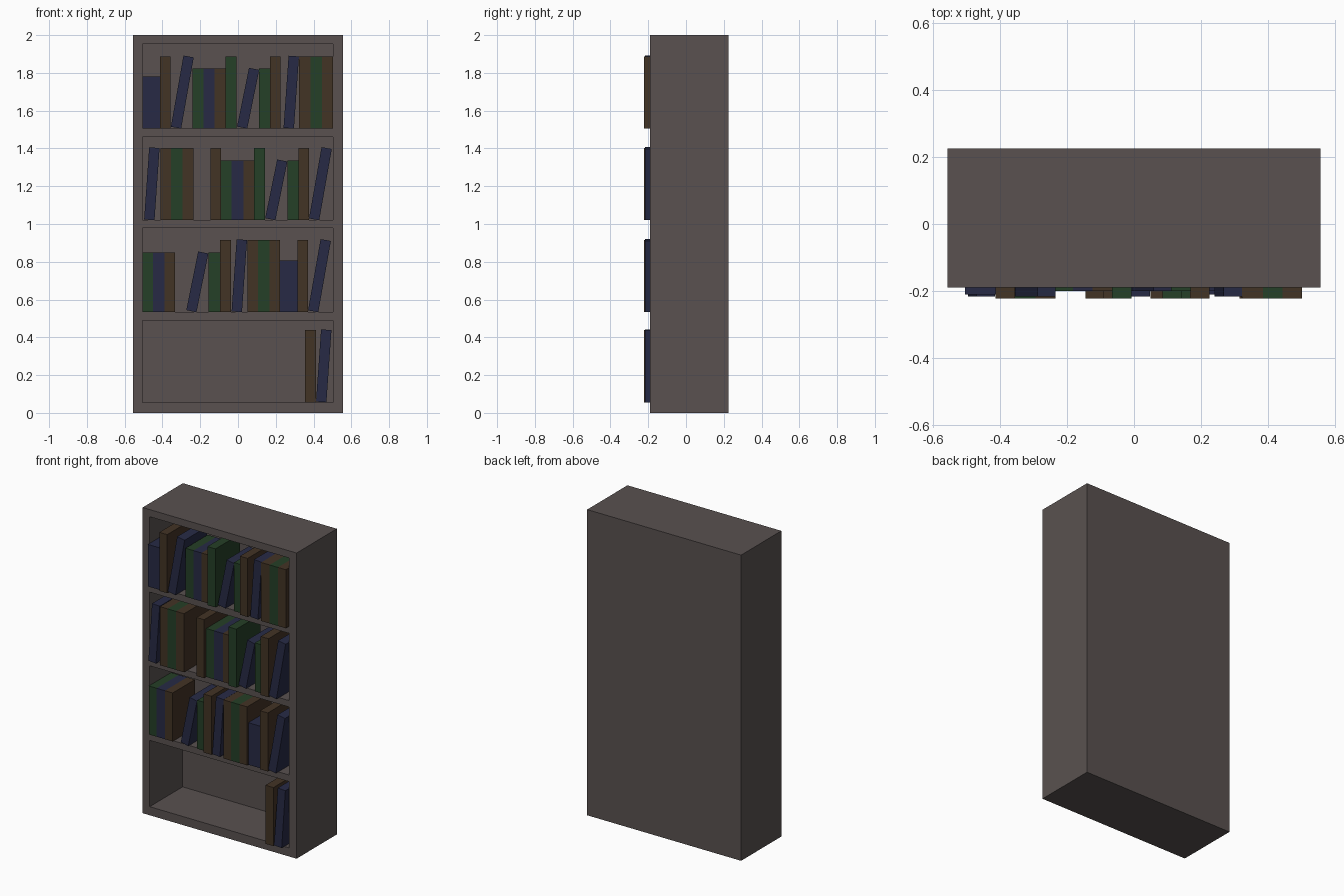
import bpy, bmesh, math
from mathutils import Matrix, Vector

if "Cube" in bpy.data.objects:
    bpy.data.objects.remove(bpy.data.objects["Cube"])


def material(name, rgb):
    m = bpy.data.materials.new(name)
    m.diffuse_color = (*rgb, 1)
    m.use_nodes = True
    m.node_tree.nodes["Principled BSDF"].inputs["Base Color"].default_value = m.diffuse_color
    return m


WOOD = material("dark_wood", (0.10, 0.083, 0.08))
MATS = {
    "blue": material("blue_cover", (0.02, 0.023, 0.06)),
    "brown": material("brown_cover", (0.055, 0.033, 0.018)),
    "green": material("green_cover", (0.018, 0.05, 0.02)),
}


def add_box(bm, lo, hi):
    lo, hi = Vector(lo), Vector(hi)
    size = hi - lo
    mat = Matrix.Translation((lo + hi) / 2) @ Matrix.Diagonal((*size, 1))
    return bmesh.ops.create_cube(bm, size=1, matrix=mat)["verts"]


def finish(bm, name, mat):
    me = bpy.data.meshes.new(name)
    bm.to_mesh(me)
    bm.free()
    me.materials.append(mat)
    ob = bpy.data.objects.new(name, me)
    bpy.context.collection.objects.link(ob)
    return ob


# Bookcase body with four open compartments
FLOORS = [0.056, 0.533, 1.02, 1.505]
CEILINGS = [0.49, 0.978, 1.46, 1.953]
bm = bmesh.new()
add_box(bm, (-0.557, -0.19, 0), (0.557, 0.226, 2))
case = finish(bm, "bookcase_body", WOOD)
bm = bmesh.new()
for f, c in zip(FLOORS, CEILINGS):
    add_box(bm, (-0.506, -0.4, f), (0.504, 0.15, c))
cutter = finish(bm, "compartment_cutter", WOOD)
cutter.hide_render = True
mod = case.modifiers.new("compartments", "BOOLEAN")
mod.operation = "DIFFERENCE"
mod.solver = "EXACT"
mod.object = cutter
bpy.context.view_layer.objects.active = case
bpy.ops.object.modifier_apply(modifier=mod.name)
bpy.data.objects.remove(cutter)

# Book sizes: height and front edge y
KINDS = {"tall": (0.383, -0.222), "short": (0.317, -0.2), "wide": (0.275, -0.21)}
BACK = 0.03
THICK = 0.055


def book(shelf, color, kind, x0, x1):
    """Upright book between x0 and x1."""
    h, front = KINDS[kind]
    z = FLOORS[shelf]
    bm = bmesh.new()
    add_box(bm, (x0, front, z), (x1, BACK, z + h))
    finish(bm, f"{color}_book", MATS[color])


def leaning(shelf, kind, x, angle):
    """Blue book tipped to the right, resting on its lower right edge at x."""
    h, front = KINDS[kind]
    front = max(front, -0.217)
    bm = bmesh.new()
    verts = add_box(bm, (-THICK, front, 0), (0, BACK, h))
    bmesh.ops.rotate(bm, verts=verts, cent=(0, 0, 0),
                     matrix=Matrix.Rotation(math.radians(angle), 3, "Y"))
    bmesh.ops.translate(bm, verts=verts, vec=(x, 0, FLOORS[shelf]))
    finish(bm, "leaning_blue_book", MATS["blue"])


def run(shelf, kind, colors, edges):
    """Row of touching books; edges are the boundaries between them."""
    for c, a, b in zip(colors.split(), edges, edges[1:]):
        book(shelf, c, kind, a, b)


# Top shelf
run(3, "wide", "blue", (-0.505, -0.414))
run(3, "tall", "brown", (-0.414, -0.357))
leaning(3, "tall", -0.301, 10)
run(3, "short", "green blue brown", (-0.24, -0.182, -0.124, -0.066))
run(3, "tall", "green", (-0.066, -0.008))
leaning(3, "short", 0.049, 11.5)
run(3, "short", "green", (0.111, 0.169))
run(3, "tall", "brown", (0.169, 0.225))
leaning(3, "tall", 0.296, 4)
run(3, "tall", "brown green brown", (0.323, 0.385, 0.444, 0.502))

# Second shelf from the top
leaning(2, "tall", -0.442, 4)
run(2, "tall", "brown green brown", (-0.41, -0.355, -0.294, -0.235))
run(2, "tall", "brown", (-0.145, -0.09))
run(2, "short", "green blue brown", (-0.09, -0.034, 0.03, 0.085))
run(2, "tall", "green", (0.085, 0.143))
leaning(2, "short", 0.198, 11.5)
run(2, "short", "green", (0.262, 0.32))
run(2, "tall", "brown", (0.32, 0.376))
leaning(2, "tall", 0.43, 10)

# Third shelf from the top
run(1, "short", "green blue brown", (-0.505, -0.449, -0.389, -0.333))
leaning(1, "short", -0.22, 11.5)
run(1, "short", "green", (-0.155, -0.094))
run(1, "tall", "brown", (-0.094, -0.037))
leaning(1, "tall", 0.021, 4)
run(1, "tall", "brown green brown", (0.05, 0.105, 0.167, 0.222))
run(1, "wide", "blue", (0.222, 0.315))
run(1, "tall", "brown", (0.315, 0.371))
leaning(1, "tall", 0.425, 10)

# Bottom shelf
run(0, "tall", "brown", (0.354, 0.412))
leaning(0, "tall", 0.468, 4)
